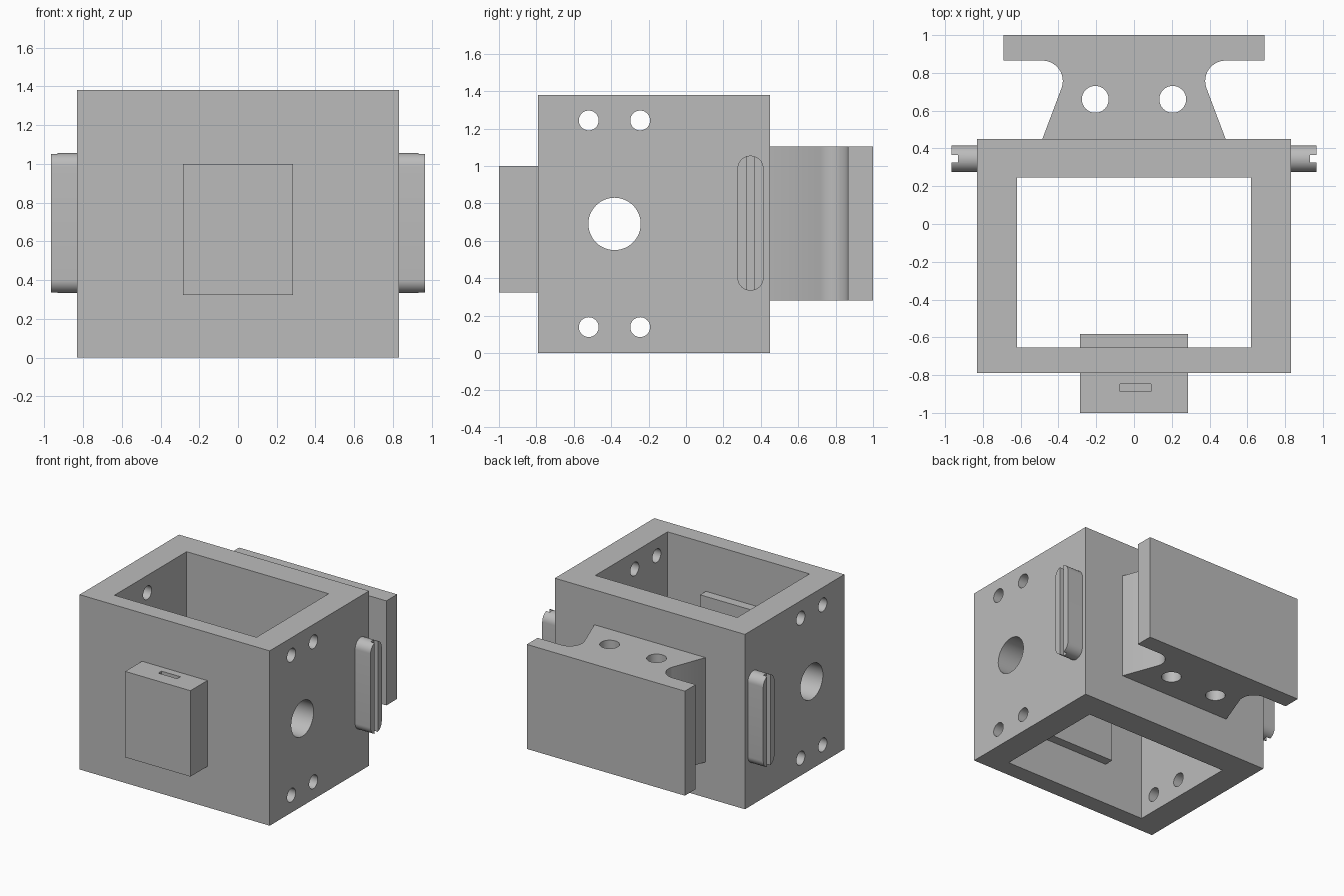
import bpy, bmesh
from math import sin, cos, pi, radians

if "Cube" in bpy.data.objects:
    bpy.data.objects.remove(bpy.data.objects["Cube"], do_unlink=True)

grey = bpy.data.materials.new("plain grey")
grey.use_nodes = True
colour = (0.5, 0.5, 0.5, 1)
grey.diffuse_color = colour
grey.node_tree.nodes["Principled BSDF"].inputs["Base Color"].default_value = colour


def prism(name, profile, lo, hi, axis="z"):
    """Extrude a flat profile along z (profile is x, y) or along x (profile is y, z)."""
    bm = bmesh.new()
    place = (lambda p: (p[0], p[1], lo)) if axis == "z" else (lambda p: (lo, p[0], p[1]))
    face = bm.faces.new([bm.verts.new(place(p)) for p in profile])
    new = bmesh.ops.extrude_face_region(bm, geom=[face])["geom"]
    shift = (0, 0, hi - lo) if axis == "z" else (hi - lo, 0, 0)
    bmesh.ops.translate(bm, vec=shift,
                        verts=[v for v in new if isinstance(v, bmesh.types.BMVert)])
    bmesh.ops.recalc_face_normals(bm, faces=bm.faces)
    mesh = bpy.data.meshes.new(name)
    bm.to_mesh(mesh)
    bm.free()
    mesh.materials.append(grey)
    ob = bpy.data.objects.new(name, mesh)
    bpy.context.collection.objects.link(ob)
    return ob


def rect(a0, a1, b0, b1):
    return [(a0, b0), (a1, b0), (a1, b1), (a0, b1)]


def arc(ca, cb, r, start, end, steps):
    angles = [radians(start + (end - start) * i / steps) for i in range(steps + 1)]
    return [(ca + r * cos(t), cb + r * sin(t)) for t in angles]


def circle(ca, cb, r, sides=48):
    return arc(ca, cb, r, 0, 360, sides)[:-1]


def cut(ob, cutters):
    """Subtract each cutter, then discard it."""
    bpy.context.view_layer.objects.active = ob
    for c in cutters:
        c.hide_render = True
        mod = ob.modifiers.new("cut", "BOOLEAN")
        mod.operation, mod.solver, mod.object = "DIFFERENCE", "EXACT", c
        bpy.ops.object.modifier_apply(modifier=mod.name)
        bpy.data.objects.remove(c, do_unlink=True)


def smooth(ob):
    bpy.ops.object.select_all(action="DESELECT")
    ob.select_set(True)
    bpy.context.view_layer.objects.active = ob
    bpy.ops.object.shade_smooth_by_angle(angle=radians(25))


# Open box frame with a shaft hole and four bolt holes through both sides
frame = prism("box_frame", rect(-0.83, 0.83, -0.79, 0.45), 0, 1.38)
holes = [prism("cavity_cutter", rect(-0.62, 0.62, -0.655, 0.245), -0.1, 1.5),
         prism("shaft_cutter", circle(-0.382, 0.69, 0.14), -1, 1, "x")]
for y in (-0.52, -0.245):
    for z in (0.138, 1.243):
        holes.append(prism("bolt_cutter", circle(y, z, 0.053), -1, 1, "x"))
cut(frame, holes)
smooth(frame)

# Block through the front wall, with a blind slot in its top
block = prism("front_block", rect(-0.285, 0.285, -1, -0.583), 0.322, 1.0)
cut(block, [prism("slot_cutter", rect(-0.075, 0.09, -0.887, -0.847), 0.7, 1.1)])

# Rounded side lugs with a groove down the outer face
for side, name in ((1, "left_lug"), (-1, "right_lug")):
    outline = arc(0.345, 0.985, 0.07, 0, 180, 20) + arc(0.345, 0.403, 0.07, 180, 360, 20)
    lug = prism(name, outline, side * 0.82, side * 0.965, "x")
    cut(lug, [prism("groove_cutter", rect(0.325, 0.365, 0.2, 1.2),
                    side * 0.932, side * 1.1, "x")])
    smooth(lug)

# Rear bracket: waisted neck, filleted into a wide plate, two vertical holes
half = [(0.485, 0.44), (0.485, 0.45)] + arc(0.485, 0.757, 0.108, 200.6, 90, 20)
half += [(0.69, 0.865), (0.69, 1.0)]
bracket = prism("rear_bracket", half + [(-x, y) for x, y in reversed(half)], 0.28, 1.105)
cut(bracket, [prism("pin_cutter", circle(x, 0.66, 0.071), 0, 1.4) for x in (-0.205, 0.205)])
smooth(bracket)
